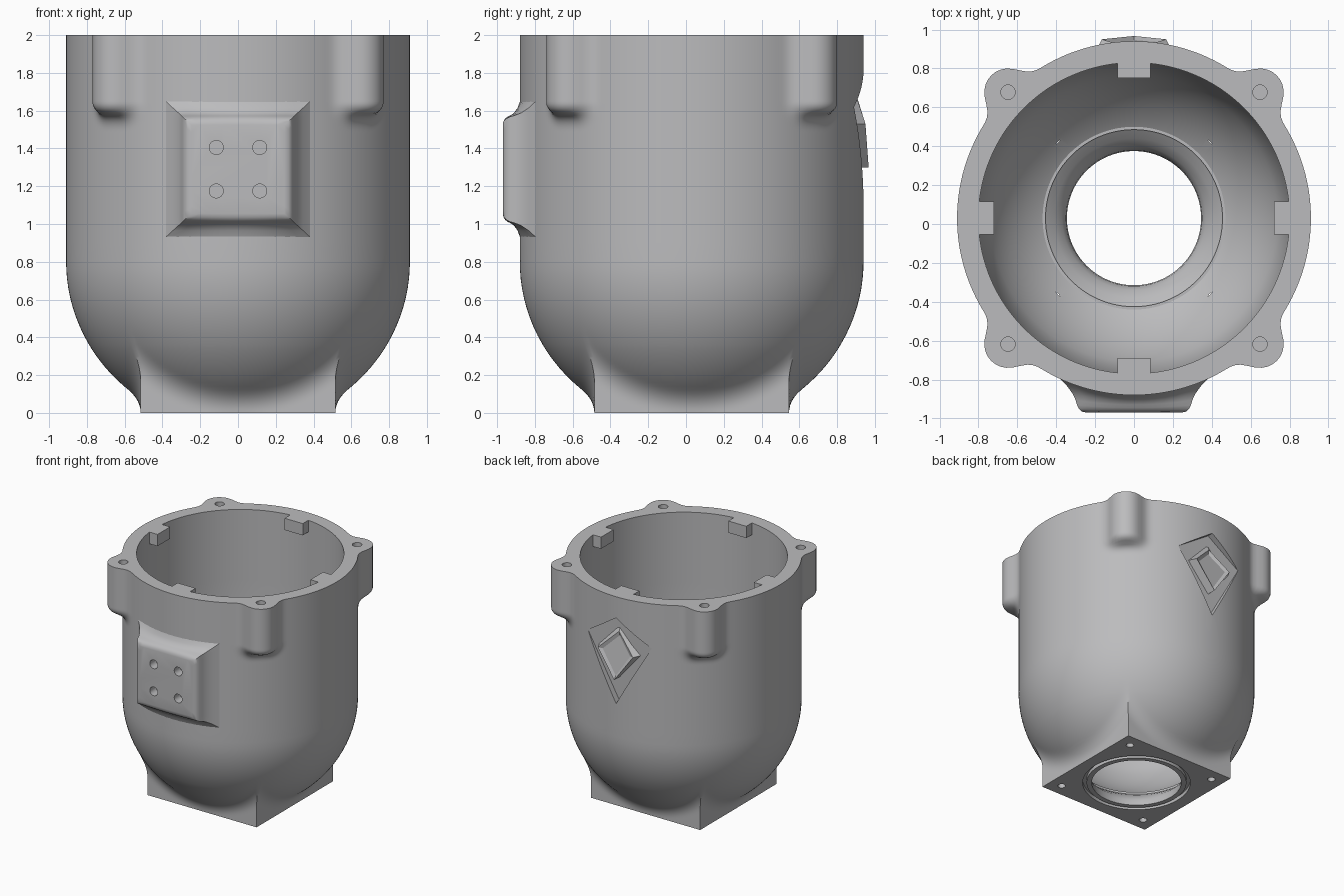
import bpy, bmesh
from math import sin, cos, pi, sqrt, hypot
from mathutils import Matrix, Vector

if "Cube" in bpy.data.objects:
    bpy.data.objects.remove(bpy.data.objects["Cube"])

AXIS_Y = 0.03          # cup axis sits slightly behind the origin
R, INNER = 0.91, 0.80  # outer and inner wall radius
N = 240                # columns around the cup

grey = bpy.data.materials.new("light grey")
grey.use_nodes = True
grey.diffuse_color = (0.5, 0.5, 0.51, 1)
grey.node_tree.nodes["Principled BSDF"].inputs["Base Color"].default_value = (0.5, 0.5, 0.51, 1)


def make(name, bm, angle=30):
    bmesh.ops.recalc_face_normals(bm, faces=bm.faces)
    me = bpy.data.meshes.new(name)
    bm.to_mesh(me)
    bm.free()
    me.materials.append(grey)
    ob = bpy.data.objects.new(name, me)
    ob.location.y = AXIS_Y
    bpy.context.collection.objects.link(ob)
    shade(ob, angle)
    return ob


def shade(ob, angle=30):
    bpy.ops.object.select_all(action='DESELECT')
    ob.select_set(True)
    bpy.context.view_layer.objects.active = ob
    bpy.ops.object.shade_smooth_by_angle(angle=angle * pi / 180)


def loft(bm, rings, closed=False):
    rows = [[bm.verts.new(p) for p in ring] for ring in rings]
    pairs = list(zip(rows, rows[1:])) + ([(rows[-1], rows[0])] if closed else [])
    for a, b in pairs:
        for i in range(len(a)):
            j = (i + 1) % len(a)
            bm.faces.new((a[i], a[j], b[j], b[i]))
    if not closed:
        bm.faces.new(rows[0])
        bm.faces.new(rows[-1])


def add_cylinder(bm, centre, radius, depth, axis='Z'):
    m = Matrix.Translation(centre)
    if axis == 'Y':
        m = m @ Matrix.Rotation(pi / 2, 4, 'X')
    bmesh.ops.create_cone(bm, cap_ends=True, segments=24, radius1=radius,
                          radius2=radius, depth=depth, matrix=m)


def cut(ob, bm):
    cutter = make(ob.name + "_cutter", bm)
    cutter.hide_render = True
    mod = ob.modifiers.new("cut", 'BOOLEAN')
    mod.operation, mod.solver, mod.object = 'DIFFERENCE', 'EXACT', cutter
    bpy.context.view_layer.objects.active = ob
    bpy.ops.object.modifier_apply(modifier="cut")
    bpy.data.objects.remove(cutter)
    shade(ob)


# Smoothly blended outer form: rounded cup, square foot and corner bosses
def blend(a, b, k):
    h = max(k - abs(a - b), 0) / k
    return min(a, b) - h * h * k / 4


def distance(x, y, z):
    r = hypot(x, y)
    cup = r - R if z > 0.8 else R * (sqrt((r / R) ** 2 + ((z - 0.8) / 0.88) ** 2) - 1)
    foot = max(x, y) - 0.515
    side = hypot(x - 0.648, y - 0.648) - 0.122 + 0.06
    under = 1.585 + 0.06 - z
    boss = hypot(max(side, 0), max(under, 0)) + min(max(side, under), 0) - 0.06
    d = blend(cup, boss, 0.09)
    return blend(d, foot, 0.07) if z < 0.6 else d


def outer_radius(angle, z):
    lo, hi = 0.2, 1.2
    for _ in range(18):
        mid = (lo + hi) / 2
        if distance(mid * cos(angle), mid * sin(angle), z) < 0:
            lo = mid
        else:
            hi = mid
    return lo


def outer_ring(z):
    half = [outer_radius(2 * pi * i / N, z) for i in range(N // 8 + 1)]
    quarter = half + half[-2:0:-1]
    return [(quarter[i % (N // 4)] * cos(2 * pi * i / N),
             quarter[i % (N // 4)] * sin(2 * pi * i / N), z) for i in range(N)]


def circle(r, z):
    return [(r * cos(2 * pi * i / N), r * sin(2 * pi * i / N), z) for i in range(N)]


heights = [i * 0.02 for i in range(18)] + [0.36 + i * 0.05 for i in range(10)]
heights += [0.9, 1.2, 1.38] + [1.4 + i * 0.0125 for i in range(25)] + [2.0]
rings = [outer_ring(z) for z in heights]
rings += [circle(INNER, z) for z in (2, 1.4, 0.8)]
bowl = [0.2 + i * 0.1 for i in range(1, 9)]
rings += [circle(INNER * cos(t), 0.8 - 0.77 * sin(t)) for t in bowl if INNER * cos(t) > 0.48]
# Throat and seal groove around the bottom opening
for r, z in ((0.47, 0.178), (0.455, 0.178), (0.455, 0.16), (0.41, 0.125), (0.37, 0.085),
             (0.35, 0.045), (0.345, 0), (0.385, 0), (0.385, 0.03), (0.415, 0.03), (0.415, 0)):
    rings.append(circle(r, z))
bm = bmesh.new()
loft(bm, rings, closed=True)
cup_body = make("cup_body", bm)

# Screw holes in bosses and foot, and the flat kite recess at the back
bm = bmesh.new()
for sx in (-1, 1):
    for sy in (-1, 1):
        add_cylinder(bm, (sx * 0.648, sy * 0.648, 1.95), 0.037, 0.4)
        add_cylinder(bm, (sx * 0.41, sy * 0.41, 0.095), 0.03, 0.3)
kite = [(0, 1.82), (0.3, 1.62), (0, 1.09), (-0.3, 1.62)]
loft(bm, [[(x, y, z) for x, z in kite] for y in (0.859, 1.1)])
cut(cup_body, bm)

# Raised tilted kite inside the recess
bm = bmesh.new()
base = [(0, 0.85, 1.74), (0.2, 0.85, 1.53), (0, 0.85, 1.3), (-0.2, 0.85, 1.53)]
face = [(0, 0.87, 1.69), (0.165, 0.92, 1.53), (0, 0.937, 1.3), (-0.165, 0.92, 1.53)]
loft(bm, [base, face])
bm.faces.ensure_lookup_table()
bmesh.ops.recalc_face_normals(bm, faces=bm.faces)
front = max(bm.faces, key=lambda f: f.calc_center_median().y)
bmesh.ops.inset_region(bm, faces=[front], thickness=0.035, depth=-0.015)
make("back_kite", bm, 10)

# Mounting pad on the front, flaring into the wall
def pad_ring(w, h, t, steps=12):
    corners = [(-w, -h), (w, -h), (w, h), (-w, h)]
    pts = []
    for (ax, az), (bx, bz) in zip(corners, corners[1:] + corners[:1]):
        for i in range(steps):
            x, z = ax + (bx - ax) * i / steps, az + (bz - az) * i / steps
            wall = -sqrt(R * R - x * x)
            y = wall + t * (-1.0 - wall) if t > 0 else wall - t
            pts.append((x, y, z + 1.29))
    return pts


profile = [(0.02, 0.02, -0.05), (0.2, 0.2, -0.05), (0.38, 0.36, -0.05), (0.385, 0.362, -0.002),
           (0.345, 0.325, 0.13), (0.315, 0.298, 0.34), (0.3, 0.285, 0.55), (0.293, 0.278, 0.72),
           (0.283, 0.268, 0.86), (0.268, 0.254, 0.96), (0.245, 0.235, 1)]
bm = bmesh.new()
loft(bm, [pad_ring(*p) for p in profile])
front_pad = make("front_pad", bm)
bm = bmesh.new()
for x in (-0.115, 0.115):
    for z in (1.175, 1.405):
        add_cylinder(bm, (x, -1.0, z), 0.037, 0.16, 'Y')
cut(front_pad, bm)

# Four locking tabs inside the rim
for i, name in enumerate(("left", "back", "right", "front")):
    bm = bmesh.new()
    bmesh.ops.create_cube(bm, size=1)
    bmesh.ops.scale(bm, vec=Vector((0.095, 0.17, 0.1)), verts=bm.verts)
    bmesh.ops.translate(bm, vec=Vector((0.7675, 0, 1.95)), verts=bm.verts)
    bmesh.ops.rotate(bm, matrix=Matrix.Rotation(i * pi / 2, 3, 'Z'), verts=bm.verts)
    make(name + "_tab", bm)
